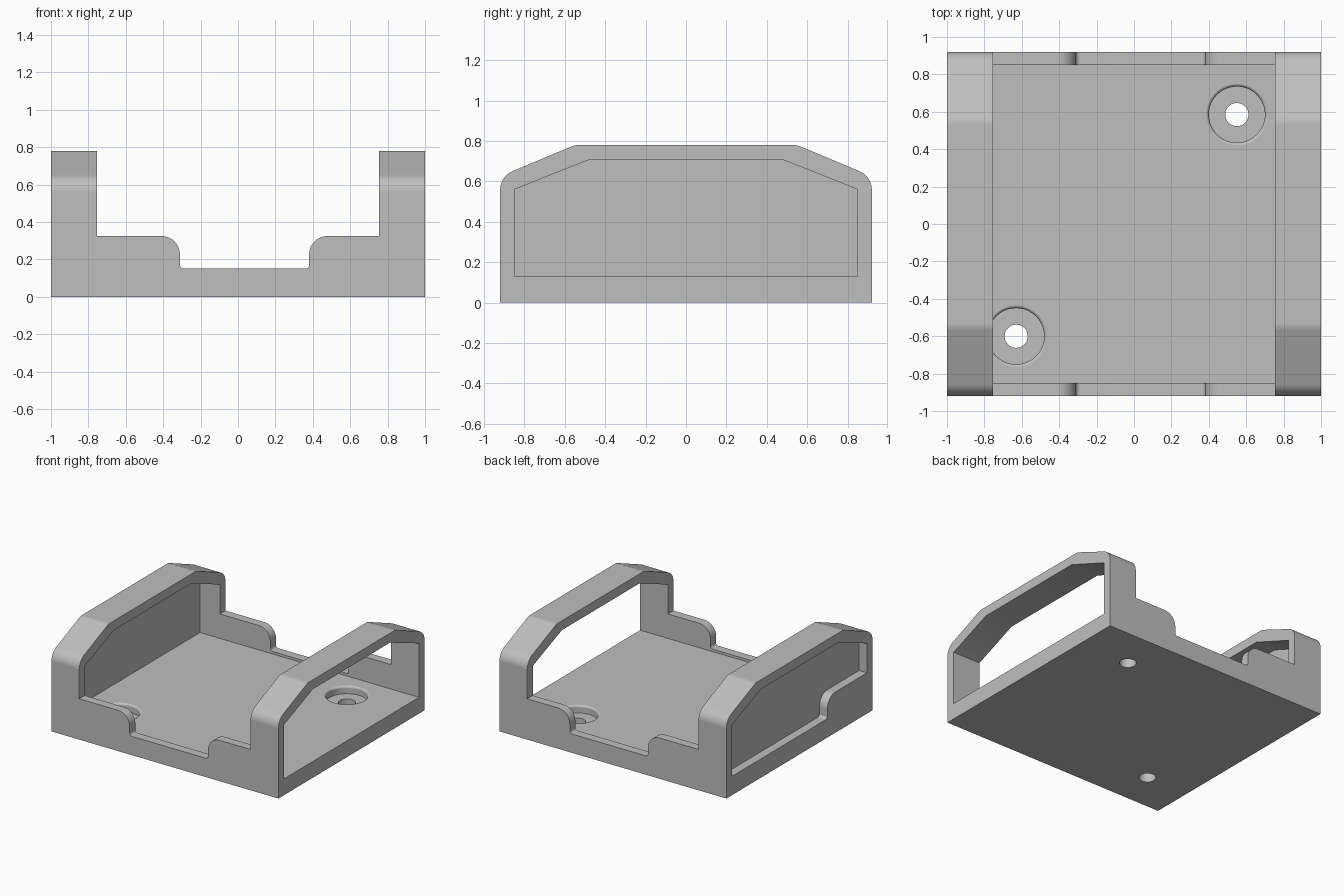
import bpy
import bmesh
from math import sin, cos, pi
from mathutils import Vector, Matrix

if "Cube" in bpy.data.objects:
    bpy.data.objects.remove(bpy.data.objects["Cube"])

grey = bpy.data.materials.new("plain_grey")
grey.use_nodes = True
grey.diffuse_color = (0.52, 0.52, 0.52, 1)
grey.node_tree.nodes["Principled BSDF"].inputs["Base Color"].default_value = grey.diffuse_color


def rounded(corners, steps=8):
    """Outline from (u, v) or (u, v, radius) corners, with arcs at the radii."""
    out = []
    for i, c in enumerate(corners):
        p = Vector(c[:2])
        if len(c) == 2:
            out.append(p)
            continue
        a = (Vector(corners[i - 1][:2]) - p).normalized()
        b = (Vector(corners[(i + 1) % len(corners)][:2]) - p).normalized()
        half = a.angle(b) / 2
        centre = p + (a + b).normalized() * c[2] / sin(half)
        start = p + a * c[2] * cos(half) / sin(half) - centre
        sweep = (pi - 2 * half) * (1 if a.x * b.y - a.y * b.x < 0 else -1)
        for k in range(steps + 1):
            out.append(centre + Matrix.Rotation(sweep * k / steps, 2) @ start)
    return out


def finish(name, bm):
    bmesh.ops.recalc_face_normals(bm, faces=bm.faces)
    mesh = bpy.data.meshes.new(name)
    bm.to_mesh(mesh)
    bm.free()
    mesh.materials.append(grey)
    ob = bpy.data.objects.new(name, mesh)
    bpy.context.collection.objects.link(ob)
    return ob


def prism(name, outline, axis, low, high):
    """Extrude an outline (horizontal, z) along x or y."""
    bm = bmesh.new()
    place = (lambda p: (low, p.x, p.y)) if axis == "x" else (lambda p: (p.x, low, p.y))
    face = bm.faces.new([bm.verts.new(place(p)) for p in outline])
    moved = bmesh.ops.extrude_face_region(bm, geom=[face])["geom"]
    shift = Vector((high - low, 0, 0) if axis == "x" else (0, high - low, 0))
    bmesh.ops.translate(bm, vec=shift, verts=[g for g in moved if isinstance(g, bmesh.types.BMVert)])
    return finish(name, bm)


def screw_hole(name, x, y):
    """Lathed cutter: through hole, counterbore and rounded rim."""
    wall, rim = 0.15, 0.018
    profile = [(0, -0.1), (0.062, -0.1), (0.062, 0.07), (wall, 0.07)]
    for k in range(7):
        t = k / 6 * pi / 2
        profile.append((wall + rim * (1 - cos(t)), 0.1125 + rim * sin(t)))
    profile += [(wall + rim, 0.3), (0, 0.3)]
    bm = bmesh.new()
    verts = [bm.verts.new((r, 0, z)) for r, z in profile]
    edges = [bm.edges.new(pair) for pair in zip(verts, verts[1:])]
    bmesh.ops.spin(bm, geom=verts + edges, cent=(0, 0, 0), axis=(0, 0, 1), angle=2 * pi, steps=48)
    bmesh.ops.remove_doubles(bm, verts=bm.verts, dist=1e-5)
    bmesh.ops.translate(bm, vec=(x, y, 0), verts=bm.verts)
    return finish(name, bm)


# Body block with the outer arch shape
body = prism("tray_body", rounded([
    (-0.92, 0), (0.92, 0), (0.92, 0.625, 0.1), (0.55, 0.78, 0.1),
    (-0.55, 0.78, 0.1), (-0.92, 0.625, 0.1)]), "x", -1, 1)

# Inside of the arches, shared by the cavity and the side window
arch = [(0.85, 0.56), (0.485, 0.705), (-0.485, 0.705), (-0.85, 0.56)]

cutters = [
    # Cavity, open on one side and leaving a thin wall on the other
    prism("cavity_cutter", rounded([(-0.85, 0.13), (0.85, 0.13)] + arch), "x", -0.93, 1.2),
    # Stepped window in the thin side wall
    prism("side_window_cutter", rounded([
        (-0.85, 0.325), (-0.35, 0.325, 0.1), (-0.35, 0.15, 0.02),
        (0.85, 0.15)] + arch), "x", -1.2, -0.93),
    # Middle cut that separates the arches and shapes the end walls
    prism("end_notch_cutter", rounded([
        (-0.755, 1), (-0.755, 0.325), (-0.31, 0.325, 0.1), (-0.31, 0.15, 0.02),
        (0.38, 0.15, 0.02), (0.38, 0.325, 0.1), (0.755, 0.325), (0.755, 1)]), "y", -1.2, 1.2),
    # Two counterbored screw holes
    screw_hole("front_hole_cutter", -0.63, -0.6),
    screw_hole("back_hole_cutter", 0.55, 0.585),
]

bpy.ops.object.select_all(action="DESELECT")
bpy.context.view_layer.objects.active = body
body.select_set(True)
for cutter in cutters:
    cutter.hide_render = True
    cut = body.modifiers.new(cutter.name, "BOOLEAN")
    cut.operation = "DIFFERENCE"
    cut.solver = "EXACT"
    cut.object = cutter
    bpy.ops.object.modifier_apply(modifier=cut.name)
    bpy.data.objects.remove(cutter)

# Smooth fillets, crisp corners and flat large faces
bpy.ops.object.shade_smooth_by_angle(angle=pi / 6)
normals = body.modifiers.new("face_weighted_normals", "WEIGHTED_NORMAL")
normals.keep_sharp = True
